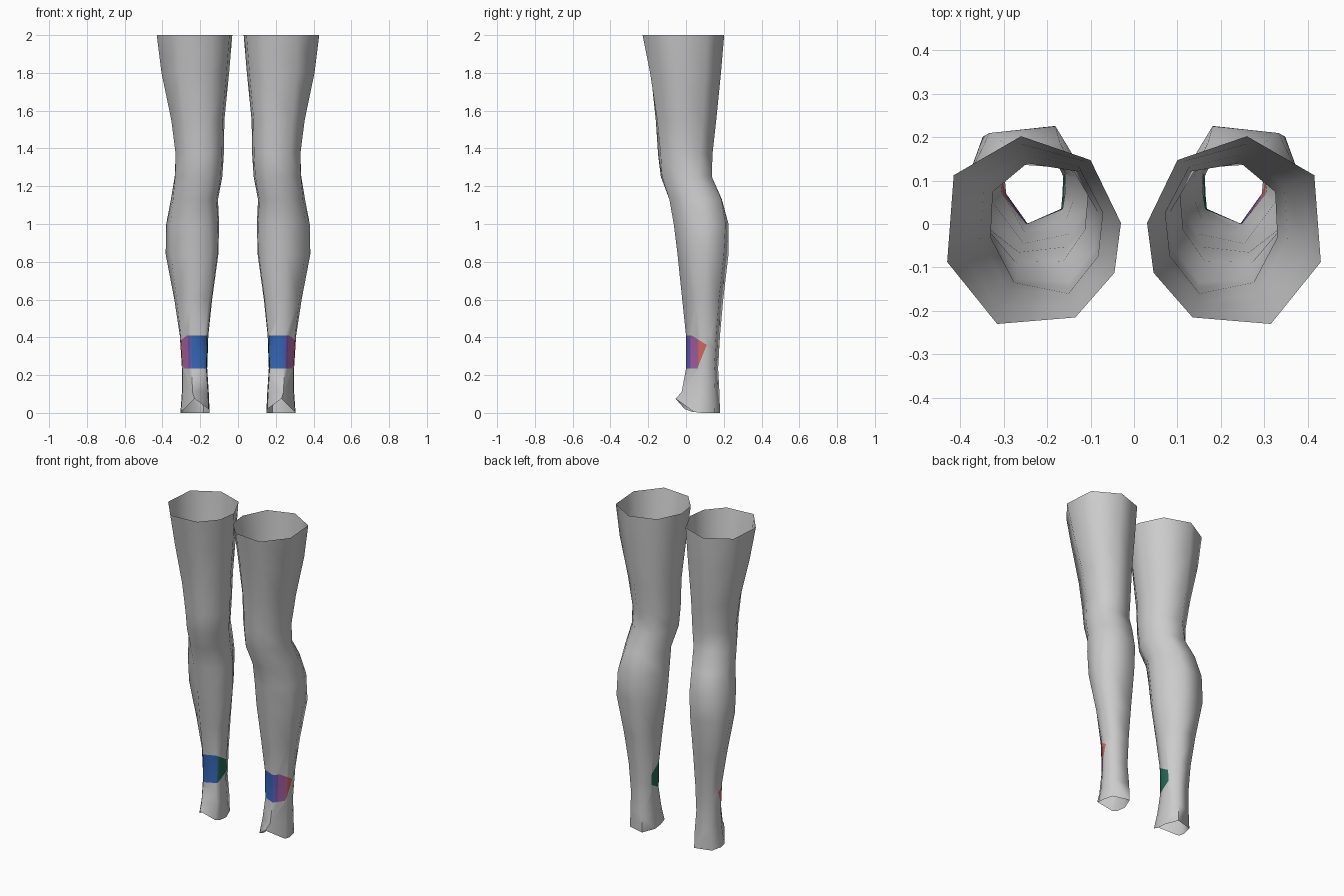
import bpy, bmesh, math
from mathutils import Vector

cube = bpy.data.objects.get("Cube")
if cube:
    bpy.data.objects.remove(cube)


def material(name, rgb):
    m = bpy.data.materials.new(name)
    m.use_nodes = True
    m.diffuse_color = (*rgb, 1)
    m.node_tree.nodes["Principled BSDF"].inputs["Base Color"].default_value = (*rgb, 1)
    return m


GREY, BLUE, VIOLET, PURPLE, RED, GREEN = range(6)
MATERIALS = [
    material("light grey", (0.6, 0.6, 0.6)),
    material("blue", (0.035, 0.13, 0.45)),
    material("violet", (0.13, 0.10, 0.45)),
    material("purple", (0.38, 0.12, 0.38)),
    material("red", (0.65, 0.14, 0.13)),
    material("green", (0.02, 0.14, 0.09)),
]

# Key cross-sections (x, y), starting at the front and running past the inner side
SECTIONS = [
    (2.0, [(.315, -.228), (.135, -.213), (.045, -.11), (.03, .005),
           (.10, .15), (.26, .205), (.415, .115), (.43, -.085)]),
    (1.35, [(.28, -.14), (.15, -.155), (.085, -.07), (.075, .03),
            (.13, .13), (.25, .15), (.33, .08), (.335, -.03)]),
    (0.9, [(.25, -.06), (.15, -.04), (.11, .02), (.105, .09),
           (.19, .23), (.345, .205), (.38, .10), (.35, .0)]),
    (0.35, [(.245, .0), (.165, .035), (.162, .065), (.16, .11),
            (.19, .17), (.285, .15), (.30, .10), (.297, .07)]),
]

# Leg outline: height, inner x, outer x, front y, back y
LEVELS = [
    (2.0, .03, .43, -.23, .202), (1.8, .047, .405, -.19, .185),
    (1.55, .072, .353, -.16, .16), (1.37, .075, .33, -.148, .14),
    (1.25, .083, .335, -.133, .137), (1.13, .106, .355, -.088, .19),
    (1.0, .10, .38, -.065, .225), (0.84, .104, .383, -.045, .225),
    (0.6, .137, .337, -.02, .197), (0.41, .157, .308, 0, .18),
    (0.235, .163, .297, 0, .17), (0.11, .155, .297, -.023, .177),
    (0.005, .15, .305, -.055, .18),
]


def normalised(points):
    xs, ys = zip(*points)
    return [Vector(((x - min(xs)) / (max(xs) - min(xs)),
                    (y - min(ys)) / (max(ys) - min(ys)))) for x, y in points]


SHAPES = [(z, normalised(p)) for z, p in SECTIONS]


def shape_at(z):
    """Blend the two key cross-sections around a height."""
    for (za, a), (zb, b) in zip(SHAPES, SHAPES[1:]):
        if z >= zb:
            t = (za - z) / (za - zb)
            return normalised([p.lerp(q, t) for p, q in zip(a, b)])
    return SHAPES[-1][1]


def band_faces(bm, side=None):
    """Faces of the ankle band, optionally only the inner or outer half."""
    found = []
    for f in bm.faces:
        c = f.calc_center_median()
        inside = min(v.co.z for v in f.verts) > .23 and max(v.co.z for v in f.verts) < .415
        if inside and (side is None or (c.x > .235) == (side == "outer")):
            found.append(f)
    return found


def line_value(y, z, a, b):
    """Positive above the line from a to b in the side plane."""
    return (z - a[1]) * (b[0] - a[0]) - (y - a[0]) * (b[1] - a[1])


def cut(bm, a, b, side=None):
    faces = band_faces(bm, side)
    geom = set(faces)
    for f in faces:
        geom.update(f.edges)
        geom.update(f.verts)
    bmesh.ops.bisect_plane(bm, geom=list(geom), dist=1e-5, plane_co=(0, *a),
                           plane_no=(0, a[1] - b[1], b[0] - a[0]))


# Edges of the band: sloping top, rising hem inside, slanted end outside
TOP = ((.03, .41), (.11, .36))
HEM = ((.03, .235), (.11, .28))
END = ((.06, .235), (.11, .36))


def band_colour(c):
    y, z = c.y, c.z
    if line_value(y, z, *TOP) > 0:
        return GREY
    if c.x > .235 and y > .003 and c.x > .245:
        if line_value(y, z, *END) < 0:
            return GREY
        return VIOLET if y < .023 else PURPLE if y < .063 else RED
    if y > .036:
        return GREY if y > .115 or line_value(y, z, *HEM) < 0 else GREEN
    return BLUE


def build_leg(name, sign):
    bm = bmesh.new()
    rings = []
    for z, x0, x1, y0, y1 in LEVELS:
        rings.append([bm.verts.new((x0 + p.x * (x1 - x0), y0 + p.y * (y1 - y0), z))
                      for p in shape_at(z)])
    # Raised instep at the open foot end
    rings[-1][0].co.z = .075
    rings[-1][0].co.x = .23
    rings[-1][1].co.z = .02
    for k in (3, 4, 5, 6):
        rings[-1][k].co.z = 0
    n = len(rings[0])
    for upper, lower in zip(rings, rings[1:]):
        for i in range(n):
            j = (i + 1) % n
            bm.faces.new((lower[i], upper[i], upper[j], lower[j]))

    # Cut and colour the painted ankle band
    cut(bm, *TOP)
    cut(bm, *HEM, "inner")
    cut(bm, *END, "outer")
    for y in (.023, .063):
        cut(bm, (y, .2), (y, .5), "outer")
    cut(bm, (.115, .2), (.115, .5), "inner")
    for f in band_faces(bm):
        f.material_index = band_colour(f.calc_center_median())

    if sign < 0:
        for v in bm.verts:
            v.co.x *= -1
        bmesh.ops.reverse_faces(bm, faces=bm.faces[:])
    mesh = bpy.data.meshes.new(name)
    bm.to_mesh(mesh)
    bm.free()
    for m in MATERIALS:
        mesh.materials.append(m)
    obj = bpy.data.objects.new(name, mesh)
    bpy.context.collection.objects.link(obj)
    bpy.ops.object.select_all(action="DESELECT")
    obj.select_set(True)
    bpy.context.view_layer.objects.active = obj
    bpy.ops.object.shade_smooth_by_angle(angle=math.radians(80))


build_leg("left_leg", 1)
build_leg("right_leg", -1)
